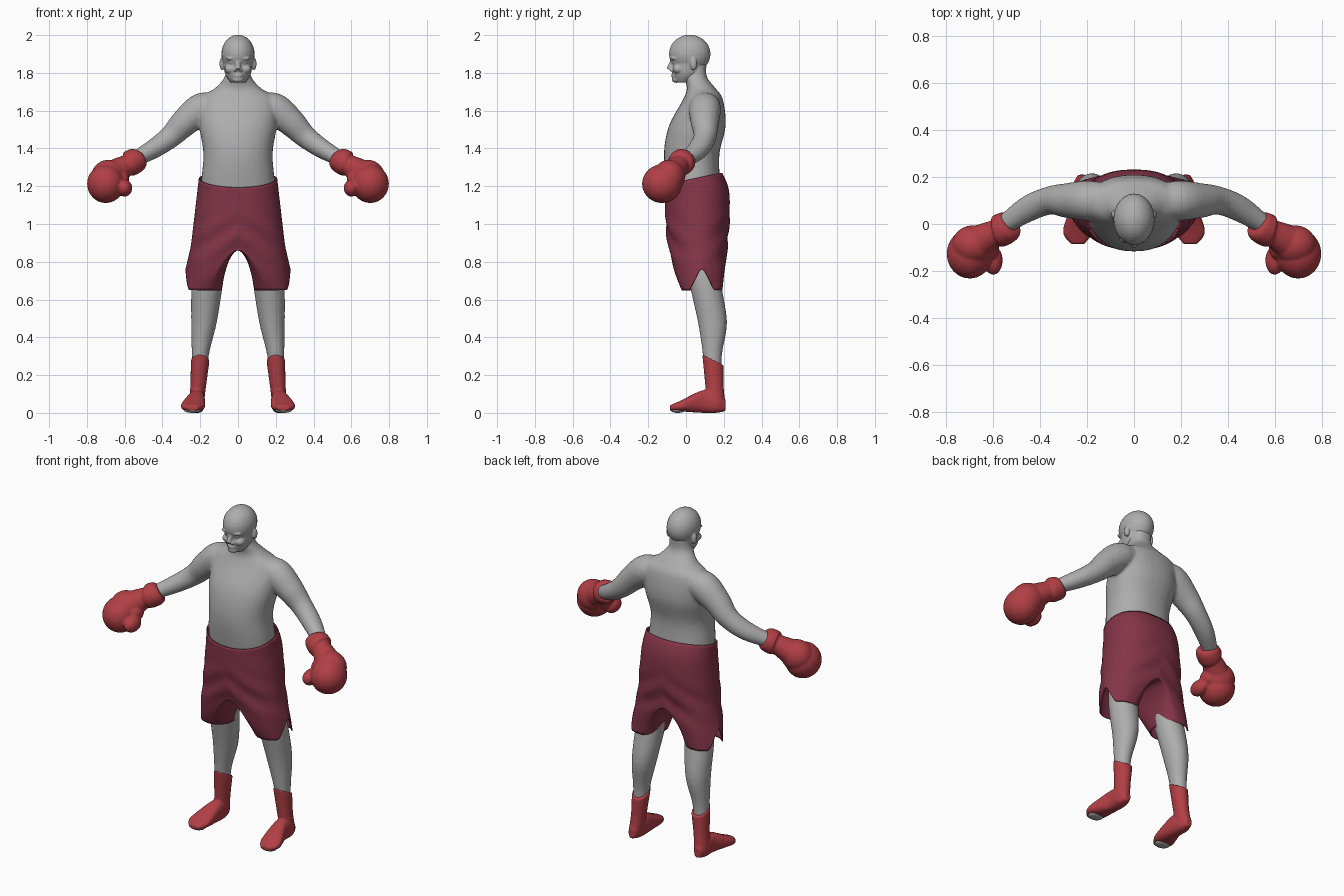
import bpy, bmesh, math
from mathutils import Vector, Matrix

cube = bpy.data.objects.get("Cube")
if cube:
    bpy.data.objects.remove(cube, do_unlink=True)


def material(name, red, green, blue):
    mat = bpy.data.materials.new(name)
    mat.use_nodes = True
    colour = (red, green, blue, 1)
    mat.diffuse_color = colour
    mat.node_tree.nodes["Principled BSDF"].inputs["Base Color"].default_value = colour
    return mat


SKIN = material("skin grey", .42, .42, .42)
LEATHER = material("leather red", .44, .05, .06)
CLOTH = material("cloth crimson", .23, .035, .065)
X_AXIS, Y_AXIS, Z_AXIS = Vector((1, 0, 0)), Vector((0, 1, 0)), Vector((0, 0, 1))
STEPS = 5


def power(value, exponent):
    return math.copysign(abs(value) ** exponent, value) if abs(value) > 1e-6 else 0


def smooth_sections(sections):
    """Spline through the sections so that a few describe a smooth limb."""
    keys = [Vector(section) for section in sections]
    last = len(keys) - 1
    result = []
    for i in range(last):
        start, end = keys[i], keys[i + 1]
        leave = (end - keys[max(i - 1, 0)]) / 2
        arrive = (keys[min(i + 2, last)] - start) / 2
        for step in range(STEPS):
            t = step / STEPS
            ease = t * t * (3 - 2 * t)
            result.append(start * (1 - ease) + end * ease
                          + leave * t * (1 - t) ** 2 - arrive * t * t * (1 - t))
    return result + [keys[-1]]


def loft(bm, sections, frame=None, side=1, box=1, tilt=0, count=32):
    """Closed skin over sections (x, y, z, half width, half depth)."""
    path = smooth_sections(sections)
    centres = [Vector((side * p[0], p[1], p[2])) for p in path]
    rings = []
    for i, centre in enumerate(centres):
        if frame:
            across, along = frame
        else:
            ahead = centres[min(i + 1, len(centres) - 1)]
            tangent = (ahead - centres[max(i - 1, 0)]).normalized()
            along = (Y_AXIS - tangent * Y_AXIS.dot(tangent)).normalized()
            across = tangent.cross(along)
        lean = tilt * (1 - i / len(centres))
        ring = []
        for k in range(count):
            angle = math.tau * k / count
            width = path[i][3] * power(math.cos(angle), box)
            depth = path[i][4] * power(math.sin(angle), box)
            slope = Z_AXIS * lean * math.sin(angle)
            ring.append(bm.verts.new(centre + across * width + along * depth + slope))
        rings.append(ring)
    for ring, following in zip(rings, rings[1:]):
        for k in range(count):
            bm.faces.new((ring[k - 1], ring[k], following[k], following[k - 1]))
    bm.faces.new(rings[0])
    bm.faces.new(rings[-1])


def blob(bm, centre, radii, side=1):
    x, y, z = centre
    place = Matrix.Translation((side * x, y, z)) @ Matrix.Diagonal((*radii, 1))
    bmesh.ops.create_uvsphere(bm, u_segments=24, v_segments=16, radius=1, matrix=place)


def finish(name, bm, mat, modifiers):
    """Turn the bmesh into an object and apply its modifiers."""
    bmesh.ops.recalc_face_normals(bm, faces=bm.faces)
    mesh = bpy.data.meshes.new(name)
    bm.to_mesh(mesh)
    bm.free()
    ob = bpy.data.objects.new(name, mesh)
    bpy.context.collection.objects.link(ob)
    bpy.context.view_layer.objects.active = ob
    for kind, settings in modifiers:
        modifier = ob.modifiers.new(kind.lower(), kind)
        for key, value in settings.items():
            setattr(modifier, key, value)
        bpy.ops.object.modifier_apply(modifier=modifier.name)
    ob.data.materials.clear()
    ob.data.materials.append(mat)
    ob.data.shade_smooth()
    return ob


def fuse(voxel, rounds):
    return [("REMESH", {"mode": "VOXEL", "voxel_size": voxel}),
            ("SMOOTH", {"factor": .5, "iterations": rounds})]


LEVEL = (X_AXIS, Y_AXIS)
UPRIGHT = (X_AXIS, Z_AXIS)

# Body: torso with neck, arms and legs fused into one skin
bm = bmesh.new()
loft(bm, [(0, .06, 1, .18, .12), (0, .04, 1.2, .195, .14), (0, .03, 1.37, .183, .147),
          (0, .06, 1.52, .205, .15), (0, .09, 1.66, .2, .105), (0, .08, 1.72, .12, .075),
          (0, .05, 1.78, .07, .06), (0, .05, 1.85, .06, .06)], LEVEL, box=.9)
for side in (1, -1):
    loft(bm, [(.1, .1, 1.63, .06, .07), (.19, .1, 1.61, .085, .085), (.28, .1, 1.54, .075, .075),
              (.36, .1, 1.46, .06, .06), (.46, .06, 1.39, .05, .055),
              (.59, -.03, 1.32, .035, .035)], side=side)
    loft(bm, [(.12, .07, .95, .08, .1), (.16, .1, .7, .083, .085), (.18, .14, .48, .068, .077),
              (.2, .14, .3, .045, .05), (.21, .15, .1, .035, .04)], LEVEL, side)
finish("body", bm, SKIN, fuse(.008, 10))

# Head: skull and jaw with nose, chin, lips, brows, eyes, cheeks and ears
bm = bmesh.new()
blob(bm, (0, .02, 1.9), (.088, .11, .102))
loft(bm, [(0, -.01, 1.75, .04, .045), (0, .01, 1.8, .07, .082), (0, .02, 1.9, .08, .09)], LEVEL)
loft(bm, [(0, -.07, 1.87, .01, .01), (0, -.085, 1.82, .015, .02)], LEVEL)
blob(bm, (0, -.05, 1.765), (.03, .025, .018))
for lip_height in (1.781, 1.791):
    blob(bm, (0, -.064, lip_height), (.025, .014, .005))
for side in (1, -1):
    blob(bm, (.014, -.076, 1.815), (.01, .013, .008), side)
    blob(bm, (.036, -.066, 1.876), (.028, .016, .008), side)
    blob(bm, (.034, -.058, 1.853), (.014, .012, .007), side)
    blob(bm, (.04, -.04, 1.82), (.03, .03, .025), side)
    blob(bm, (.085, .04, 1.848), (.013, .018, .034), side)
finish("head", bm, SKIN, fuse(.005, 3))

# Shorts: one half as rows of points from waist to hem, closed into a leg below the crotch
DROPS, CROTCH, HALF = 10, 6, 24
bm = bmesh.new()
rows = []
for i in range(DROPS + 1):
    drop = i / DROPS
    leg = max(0, (i - CROTCH) / (DROPS - CROTCH))
    middle = .18 * leg ** .7
    inner, outer = .09 * leg, .205 + .07 * drop - middle
    front = -.11 + .09 * drop ** 3
    back = .19 + .04 * math.sin(math.pi * drop ** .5)
    row = []
    for k in range(2 * HALF if i >= CROTCH else HALF + 1):
        angle = math.pi * (k / HALF - .5)
        c, s = math.cos(angle), math.sin(angle)
        x = middle + (outer if c > 0 else inner) * power(c, .85)
        y = (front + back) / 2 + (back - front) / 2 * power(s, .9)
        waist_slope = max(0, 1 - 2 * drop) * (.037 * s + .01 * c)
        side_slit = .12 * leg * max(0, 1 - abs(angle) / .6)
        row.append(bm.verts.new((x, y, 1.23 - .58 * drop + waist_slope + side_slit)))
    rows.append(row)
for i, (row, following) in enumerate(zip(rows, rows[1:])):
    for k in range(0 if i >= CROTCH else 1, len(row)):
        bm.faces.new((row[k - 1], row[k], following[k], following[k - 1])
                     if k else (row[-1], row[0], following[0], following[-1]))
shorts = finish("shorts", bm, CLOTH, [
    ("MIRROR", {"use_clip": True, "merge_threshold": .002}),
    ("SUBSURF", {"levels": 2}),
    ("SOLIDIFY", {"thickness": .006, "offset": 0})])
# Cloth folds spreading out from the crotch
for vert in shorts.data.vertices:
    nearness = math.exp(-((vert.co.z - .92) / .13) ** 2)
    vert.co.y += .005 * nearness * math.sin(45 * vert.co.z + 30 * abs(vert.co.x))

for side, label in ((1, "left"), (-1, "right")):
    # Boot: sloping shaft and a flat-soled foot
    bm = bmesh.new()
    loft(bm, [(.2, .143, .28, .05, .057), (.21, .15, .15, .042, .05),
              (.22, .16, .05, .04, .05)], LEVEL, side, tilt=-.03)
    loft(bm, [(.22, .21, .04, .02, .03), (.22, .16, .05, .04, .05), (.22, .09, .06, .045, .06),
              (.24, -.03, .036, .063, .028), (.24, -.085, .026, .03, .014)], UPRIGHT, side, box=.8)
    finish(label + "_boot", bm, LEATHER, fuse(.006, 4))

    # Pale tip under the toes
    bm = bmesh.new()
    blob(bm, (.24, -.043, .013), (.045, .036, .013), side)
    finish(label + "_toe_sole", bm, SKIN, [])

    # Glove: rolled cuff, wrist, fist and thumb
    bm = bmesh.new()
    loft(bm, [(.52, 0, 1.35, .05, .05), (.535, -.01, 1.34, .065, .067),
              (.575, -.03, 1.32, .068, .07), (.59, -.035, 1.315, .055, .06)], side=side)
    loft(bm, [(.57, -.025, 1.325, .05, .05), (.7, -.1, 1.24, .085, .085)], side=side)
    blob(bm, (.685, -.09, 1.25), (.093, .085, .09), side)
    blob(bm, (.7, -.127, 1.213), (.099, .106, .102), side)
    blob(bm, (.62, -.1, 1.235), (.045, .055, .05), side)
    blob(bm, (.6, -.155, 1.19), (.04, .062, .045), side)
    finish(label + "_glove", bm, LEATHER, fuse(.006, 4))
